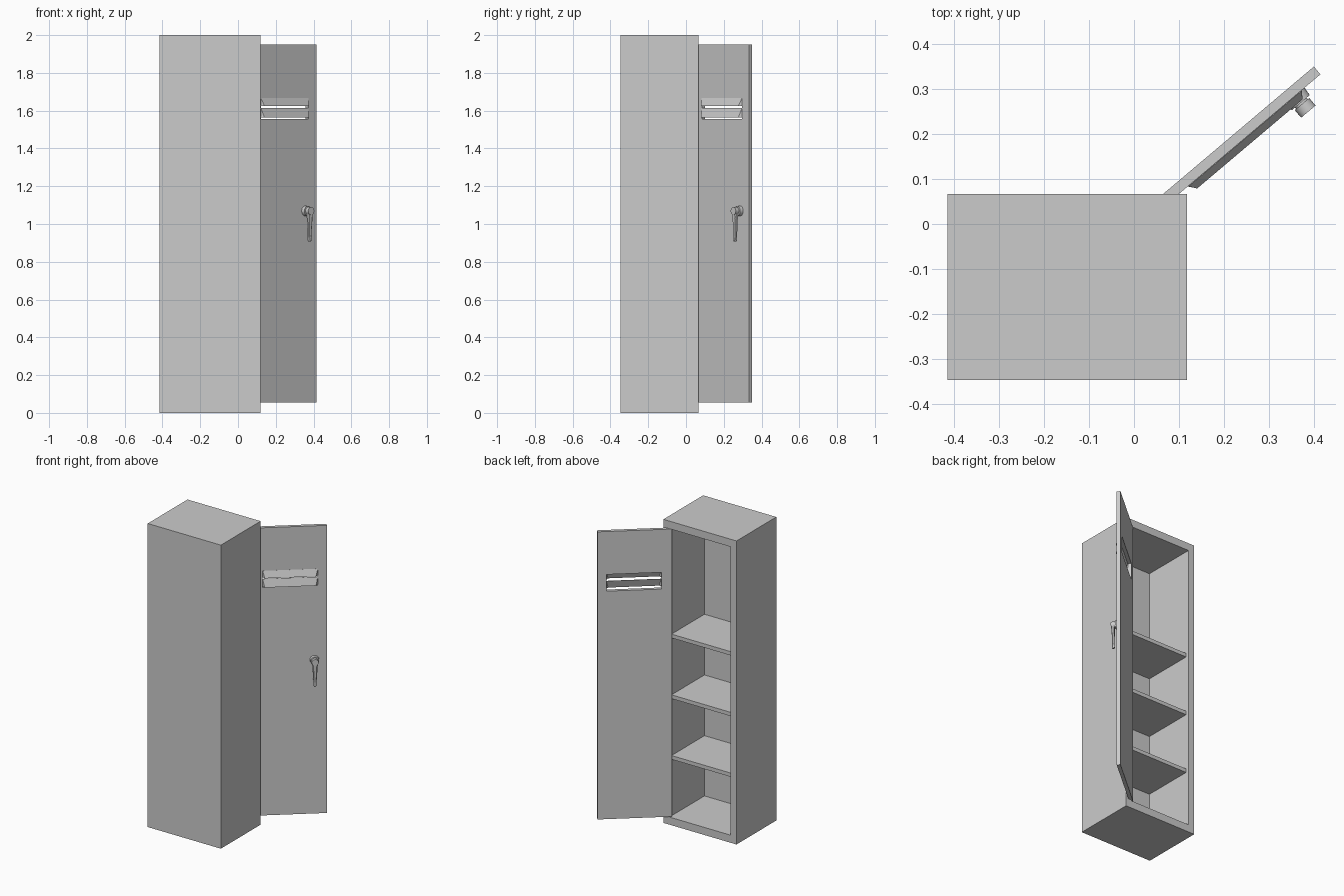
import bpy, bmesh, math
from mathutils import Matrix, Vector

if "Cube" in bpy.data.objects:
    bpy.data.objects.remove(bpy.data.objects["Cube"])

# Door frame: local x runs along the door, -y points out of its outer face
DOOR = Matrix.Translation((0.074, 0.045, 0)) @ Matrix.Rotation(math.radians(40.2), 4, 'Z')
I = Matrix.Identity(4)


def finish(name, bm, mat=I):
    bmesh.ops.recalc_face_normals(bm, faces=bm.faces)
    me = bpy.data.meshes.new(name)
    bm.to_mesh(me)
    bm.free()
    ob = bpy.data.objects.new(name, me)
    ob.matrix_world = mat
    bpy.context.collection.objects.link(ob)
    return ob


def box(name, lo, hi, mat=I):
    lo, hi = Vector(lo), Vector(hi)
    bm = bmesh.new()
    bmesh.ops.create_cube(bm, size=1)
    for v in bm.verts:
        v.co = Vector([(lo[i] + hi[i]) / 2 + v.co[i] * (hi[i] - lo[i]) for i in range(3)])
    return finish(name, bm, mat)


def cut(ob, cutter):
    m = ob.modifiers.new("cut", 'BOOLEAN')
    m.operation = 'DIFFERENCE'
    m.solver = 'EXACT'
    m.object = cutter
    cutter.hide_render = True
    cutter.hide_viewport = True


def disc(name, u, z, d0, d1, r0, r1):
    bm = bmesh.new()
    bmesh.ops.create_cone(bm, cap_ends=True, segments=24, radius1=r0, radius2=r1, depth=d1 - d0)
    place = Matrix.Translation((u, -(d0 + d1) / 2, z)) @ Matrix.Rotation(math.pi / 2, 4, 'X')
    bmesh.ops.transform(bm, matrix=place, verts=bm.verts)
    for f in bm.faces:
        f.smooth = len(f.verts) == 4
    for e in bm.edges:
        e.smooth = all(f.smooth for f in e.link_faces)
    return finish(name, bm, DOOR)


# Cabinet shell, hollow and open towards +y
shell = box("cabinet_shell", (-0.415, -0.347, 0), (0.118, 0.067, 2))
cut(shell, box("shell_cutter", (-0.371, -0.298, 0.05), (0.074, 0.2, 1.95)))

# Shelves
for i in range(3):
    top = 0.447 + 0.4 * i
    box(f"shelf_{i + 1}", (-0.372, -0.299, top - 0.025), (0.075, 0.045, top))

# Door with vent window
door = box("door", (0, 0, 0.055), (0.446, 0.0226, 1.95), DOOR)
cut(door, box("vent_cutter", (0.061, -0.1, 1.557), (0.391, 0.1, 1.667), DOOR))

# Hooded vent louvers, open underneath
for i, (zt, zb) in enumerate([(1.667, 1.624), (1.614, 1.563)]):
    bm = bmesh.new()
    a0, a1, b0, b1, c0, c1 = [bm.verts.new(p) for p in (
        (0.061, 0, zt), (0.391, 0, zt), (0.073, -0.016, zb),
        (0.379, -0.016, zb), (0.061, 0, zb), (0.391, 0, zb))]
    for f in ((a0, b0, b1, a1), (a0, c0, b0), (a1, b1, c1)):
        bm.faces.new(f)
    louver = finish(f"louver_{i + 1}", bm, DOOR)
    s = louver.modifiers.new("thickness", 'SOLIDIFY')
    s.thickness = 0.002
    s.offset = 0

# Handle: base plate, neck and round cap
HU, HZ = 0.372, 1.069
disc("handle_base", HU, HZ, -0.002, 0.02, 0.028, 0.026)
disc("handle_neck", HU, HZ, 0.018, 0.026, 0.017, 0.017)
disc("handle_cap", HU, HZ, 0.024, 0.046, 0.021, 0.021)

# Tapered lever hanging from the cap: rings of (z, half width, near, far)
bm = bmesh.new()
rings = []
for z, w, d0, d1 in ((1.075, 0.018, 0.027, 0.044), (1.03, 0.015, 0.027, 0.043),
                     (0.935, 0.009, 0.027, 0.039), (0.915, 0.009, 0.026, 0.042),
                     (0.908, 0.006, 0.028, 0.040)):
    c = (d1 - d0) * 0.3
    pts = ((-w, d0), (w, d0), (w, d1 - c), (w * 0.6, d1), (-w * 0.6, d1), (-w, d1 - c))
    rings.append([bm.verts.new((HU + u, -d, z)) for u, d in pts])
for r, q in zip(rings, rings[1:]):
    for k in range(6):
        bm.faces.new((r[k], r[(k + 1) % 6], q[(k + 1) % 6], q[k]))
bm.faces.new(rings[0])
bm.faces.new(rings[-1])
finish("handle_lever", bm, DOOR)
